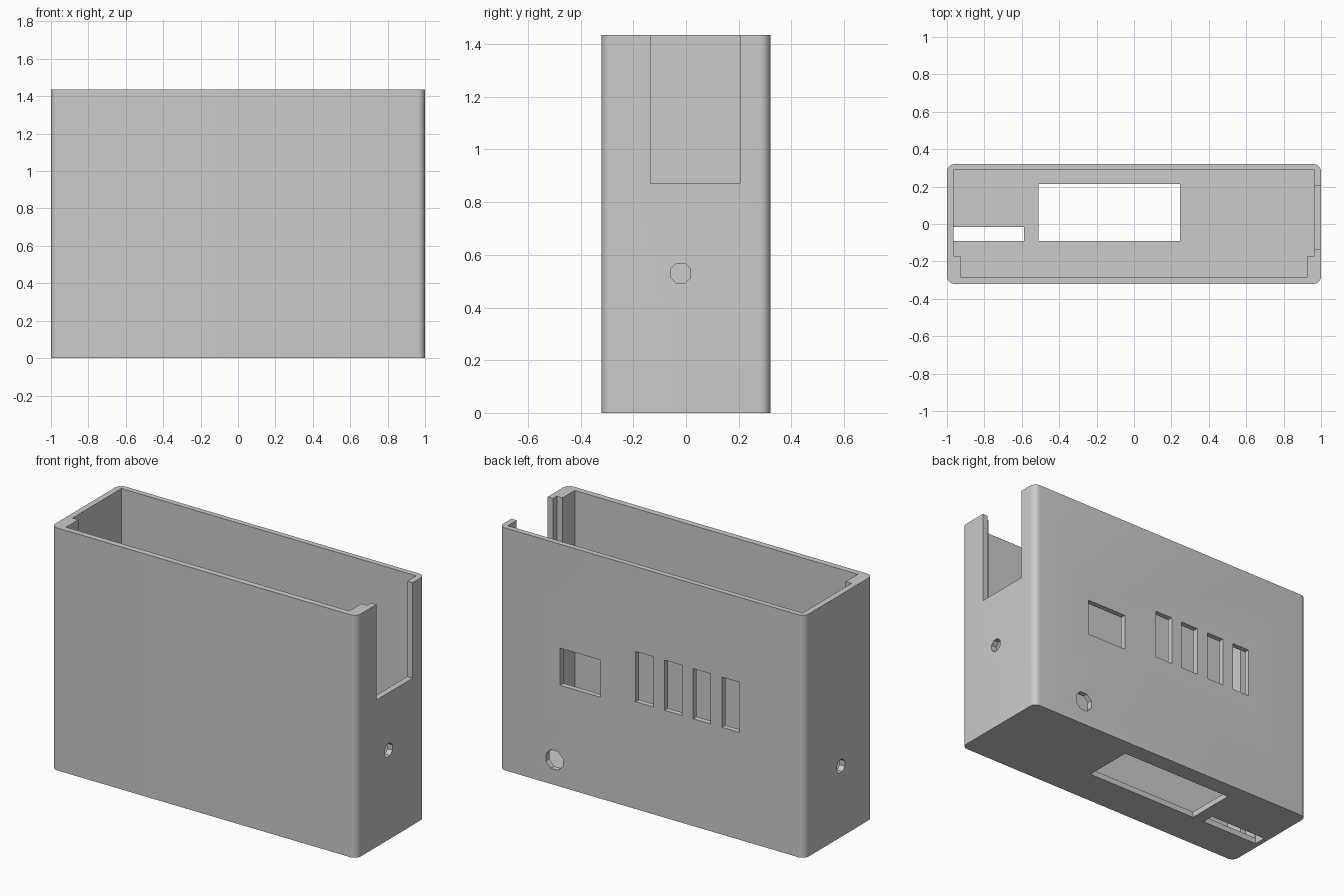
import bpy
import bmesh
from math import cos, sin, pi, radians

if "Cube" in bpy.data.objects:
    bpy.data.objects.remove(bpy.data.objects["Cube"], do_unlink=True)

HALF_X, HALF_Y, HEIGHT = 1.0, 0.32, 1.435
WALL, RADIUS = 0.035, 0.04

grey = bpy.data.materials.new("light_grey_plastic")
grey.use_nodes = True
colour = (0.6, 0.6, 0.6, 1)
grey.diffuse_color = colour
grey.node_tree.nodes["Principled BSDF"].inputs["Base Color"].default_value = colour


def prism(name, outline, axis, low, high):
    """Extrude a 2D outline along an axis between two positions."""
    place = {"x": lambda u, v, w: (w, u, v),
             "y": lambda u, v, w: (u, w, v),
             "z": lambda u, v, w: (u, v, w)}[axis]
    bm = bmesh.new()
    face = bm.faces.new([bm.verts.new(place(u, v, low)) for u, v in outline])
    moved = bmesh.ops.extrude_face_region(bm, geom=[face])["geom"]
    shift = place(0, 0, high - low)
    bmesh.ops.translate(bm, vec=shift,
                        verts=[g for g in moved if isinstance(g, bmesh.types.BMVert)])
    bmesh.ops.recalc_face_normals(bm, faces=bm.faces)
    mesh = bpy.data.meshes.new(name)
    bm.to_mesh(mesh)
    bm.free()
    mesh.materials.append(grey)
    obj = bpy.data.objects.new(name, mesh)
    bpy.context.collection.objects.link(obj)
    return obj


def rect(u0, u1, v0, v1):
    return [(u0, v0), (u1, v0), (u1, v1), (u0, v1)]


def octagon(u, v, r):
    return [(u + r * cos((i + 0.5) * pi / 4), v + r * sin((i + 0.5) * pi / 4))
            for i in range(8)]


def rounded_rect(hx, hy, r, steps=8):
    corners = [(1, 1), (-1, 1), (-1, -1), (1, -1)]
    return [(sx * (hx - r) + r * cos((q + i / steps) * pi / 2),
             sy * (hy - r) + r * sin((q + i / steps) * pi / 2))
            for q, (sx, sy) in enumerate(corners) for i in range(steps + 1)]


# Outer shell with rounded upright corners
case = prism("open_case", rounded_rect(HALF_X, HALF_Y, RADIUS), "z", 0, HEIGHT)

# Cavity, narrower at the front to leave a rib in each front corner
wide, narrow, step = HALF_X - WALL, 0.927, -0.17
front, back = -0.284, 0.288
cavity = [(-narrow, front), (narrow, front), (narrow, step), (wide, step),
          (wide, back), (-wide, back), (-wide, step), (-narrow, step)]
cutters = [prism("cavity_cutter", cavity, "z", WALL, HEIGHT + 0.2)]

# Open notch and small round hole in each end wall
cutters.append(prism("notch_cutter", rect(-0.135, 0.205, 0.87, HEIGHT + 0.1),
                     "x", 0.95, 1.1))
for name, z, x in (("left", 0.53, 0.85), ("right", 0.42, -1.1)):
    cutters.append(prism(name + "_hole_cutter", octagon(-0.02, z, 0.041),
                         "x", x, x + 0.25))

# Back wall window, four slots and cable hole
back_cuts = [rect(0.336, 0.602, 0.6, 0.82), octagon(0.638, 0.148, 0.06)]
for i in range(4):
    x = -0.01 - 0.188 * i
    back_cuts.append(rect(x, x + 0.115, 0.635, 0.932))
for outline in back_cuts:
    cutters.append(prism("back_cutter", outline, "y", 0.24, 0.4))

# Floor openings
for outline in (rect(-0.51, 0.245, -0.09, 0.215), rect(-0.97, -0.587, -0.09, -0.015)):
    cutters.append(prism("floor_cutter", outline, "z", -0.1, 0.06))

# Cut every opening, then drop the cutters
bpy.ops.object.select_all(action="DESELECT")
case.select_set(True)
bpy.context.view_layer.objects.active = case
for cutter in cutters:
    cutter.hide_render = True
    mod = case.modifiers.new("opening", "BOOLEAN")
    mod.operation = "DIFFERENCE"
    mod.solver = "EXACT"
    mod.object = cutter
    bpy.ops.object.modifier_apply(modifier=mod.name)
    bpy.data.objects.remove(cutter, do_unlink=True)

bpy.ops.object.shade_smooth_by_angle(angle=radians(25))
